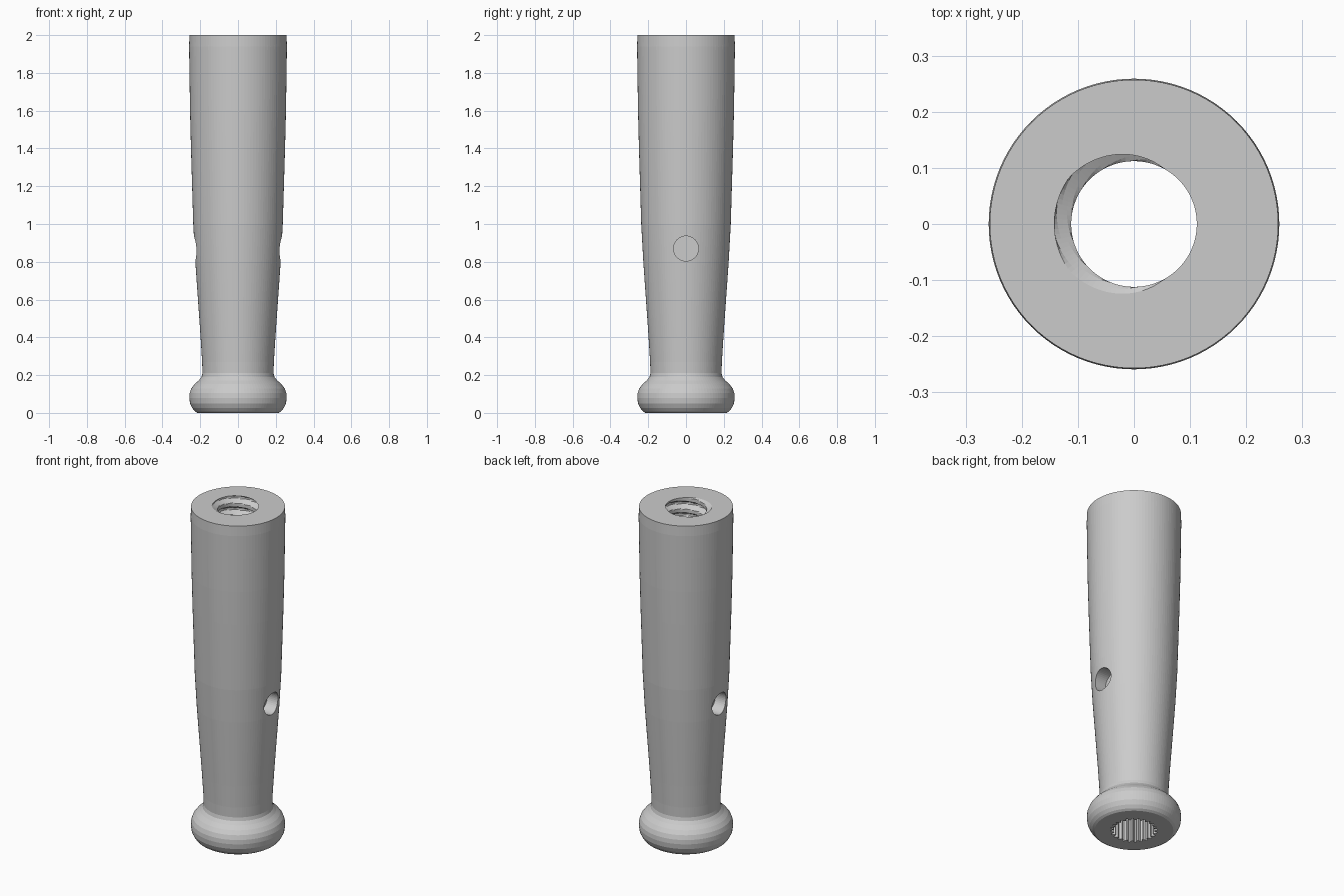
import bpy, bmesh
from math import sin, cos, pi, tau

if "Cube" in bpy.data.objects:
    bpy.data.objects.remove(bpy.data.objects["Cube"])

N = 96                       # sides around the handle
BORE, ROOT, PITCH = 0.112, 0.142, 0.07
THREAD_END, SPLINE_END = 1.4, 0.4

# outer silhouette: (radius, z) from the foot to the top rim
OUTER = [(.215, 0), (.228, .008), (.242, .025), (.254, .05), (.258, .08),
         (.256, .105), (.247, .13), (.230, .152), (.208, .172), (.193, .19),
         (.188, .21), (.190, .27), (.198, .4), (.212, .6), (.226, .8),
         (.237, 1.0), (.243, 1.2), (.249, 1.4), (.254, 1.6), (.257, 1.8),
         (.259, 1.94), (.257, 2.0)]


def bore_radius(i, z):
    """Threaded at the top, plain in the middle, splined at the foot."""
    if z > THREAD_END:
        phase = (i / N - .5 - (z - 2) / PITCH) % 1
        d = min(phase, 1 - phase)              # distance from groove centre
        return BORE + (ROOT - BORE) * max(0, min(1, (.33 - d) / .23))
    if z <= SPLINE_END:
        return BORE + (.017 if i % 4 in (0, 1) else 0)
    return BORE


# body: one closed loop of rings, up the outside and down the bore
rows = [([r] * N, z) for r, z in OUTER]
steps = round((2 - THREAD_END) / PITCH * 14)
zs = [2 - (2 - THREAD_END) * k / steps for k in range(steps)]
zs += [THREAD_END, SPLINE_END + .005, SPLINE_END, 0]
rows += [([bore_radius(i, z) for i in range(N)], z) for z in zs]

bm = bmesh.new()
rings = [[bm.verts.new((r * cos(tau * i / N), r * sin(tau * i / N), z))
          for i, r in enumerate(radii)] for radii, z in rows]
for k, a in enumerate(rings):
    b = rings[(k + 1) % len(rings)]
    for i in range(N):
        j = (i + 1) % N
        bm.faces.new((a[i], a[j], b[j], b[i]))
bmesh.ops.recalc_face_normals(bm, faces=bm.faces)
mesh = bpy.data.meshes.new("handle")
bm.to_mesh(mesh)
bm.free()
handle = bpy.data.objects.new("handle", mesh)
bpy.context.collection.objects.link(handle)

# blind round sockets on the left and right sides
for side, name in ((1, "right"), (-1, "left")):
    bpy.ops.mesh.primitive_cylinder_add(vertices=40, radius=.066, depth=.3,
                                        location=(side * .3, 0, .87),
                                        rotation=(0, pi / 2, 0))
    cutter = bpy.context.object
    cutter.name = name + "_socket_cutter"
    cutter.hide_render = True
    cutter.hide_set(True)
    mod = handle.modifiers.new(name + "_socket", 'BOOLEAN')
    mod.object = cutter
    mod.operation = 'DIFFERENCE'
    mod.solver = 'EXACT'
